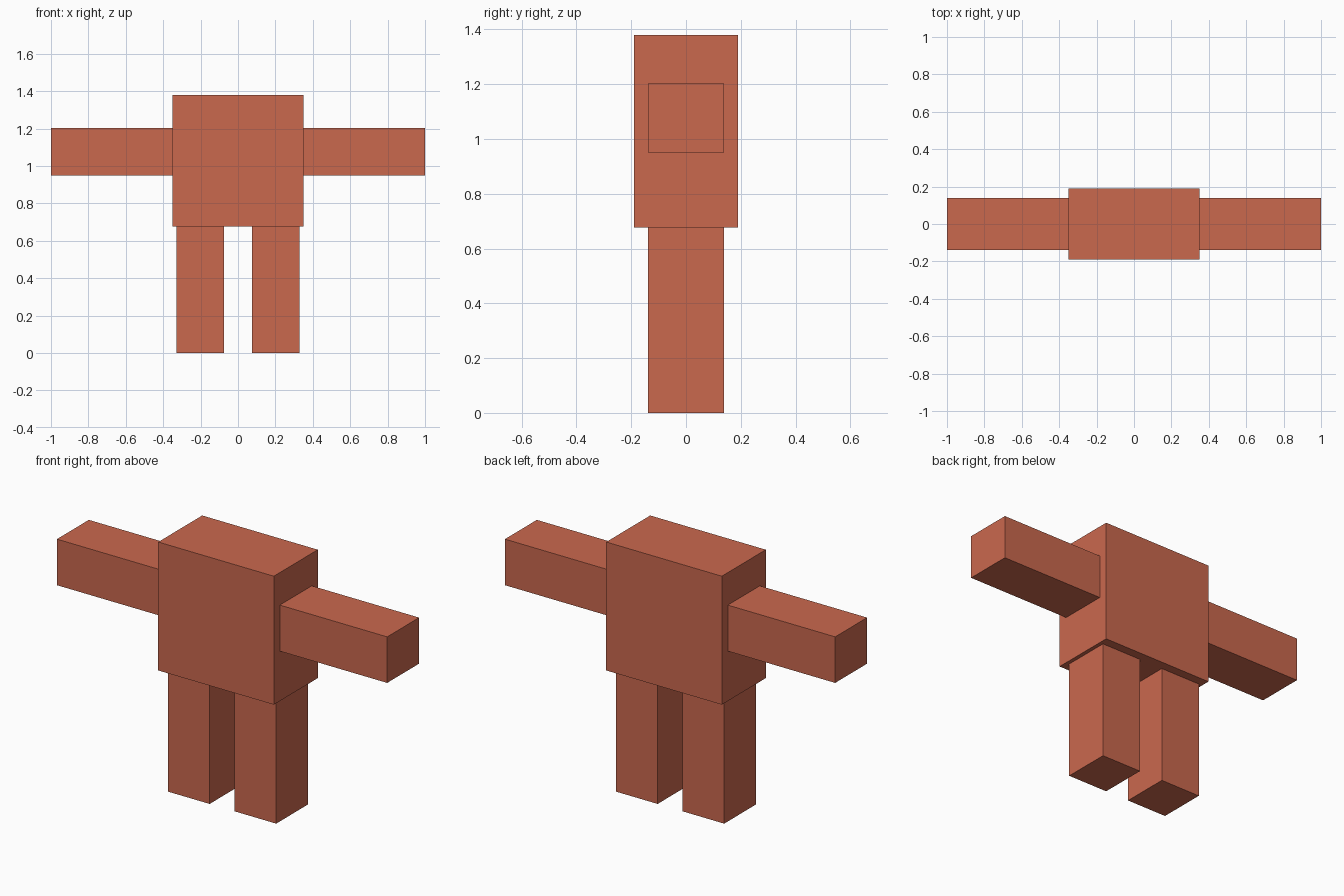
import bpy

if "Cube" in bpy.data.objects:
    bpy.data.objects.remove(bpy.data.objects["Cube"])

# Single terracotta colour
clay = bpy.data.materials.new("terracotta")
clay.diffuse_color = (0.59, 0.138, 0.076, 1.0)
clay.use_nodes = True
clay.node_tree.nodes["Principled BSDF"].inputs["Base Color"].default_value = clay.diffuse_color


def box(name, x, y, z):
    """Flat-shaded box spanning the given (min, max) ranges."""
    centre = [(a + b) / 2 for a, b in (x, y, z)]
    bpy.ops.mesh.primitive_cube_add(size=1, location=centre)
    ob = bpy.context.object
    ob.name = name
    ob.scale = [b - a for a, b in (x, y, z)]
    bpy.ops.object.transform_apply(location=False, rotation=False, scale=True)
    ob.data.materials.append(clay)
    return ob


# Torso block
box("torso", (-0.35, 0.35), (-0.19, 0.19), (0.677, 1.38))

# Arms and legs, mirrored left and right
for side, s in (("left", -1), ("right", 1)):
    box(side + "_arm", sorted((s * 0.35, s * 1.0)), (-0.138, 0.138), (0.95, 1.202))
    box(side + "_leg", sorted((s * 0.075, s * 0.328)), (-0.138, 0.138), (0.0, 0.677))
